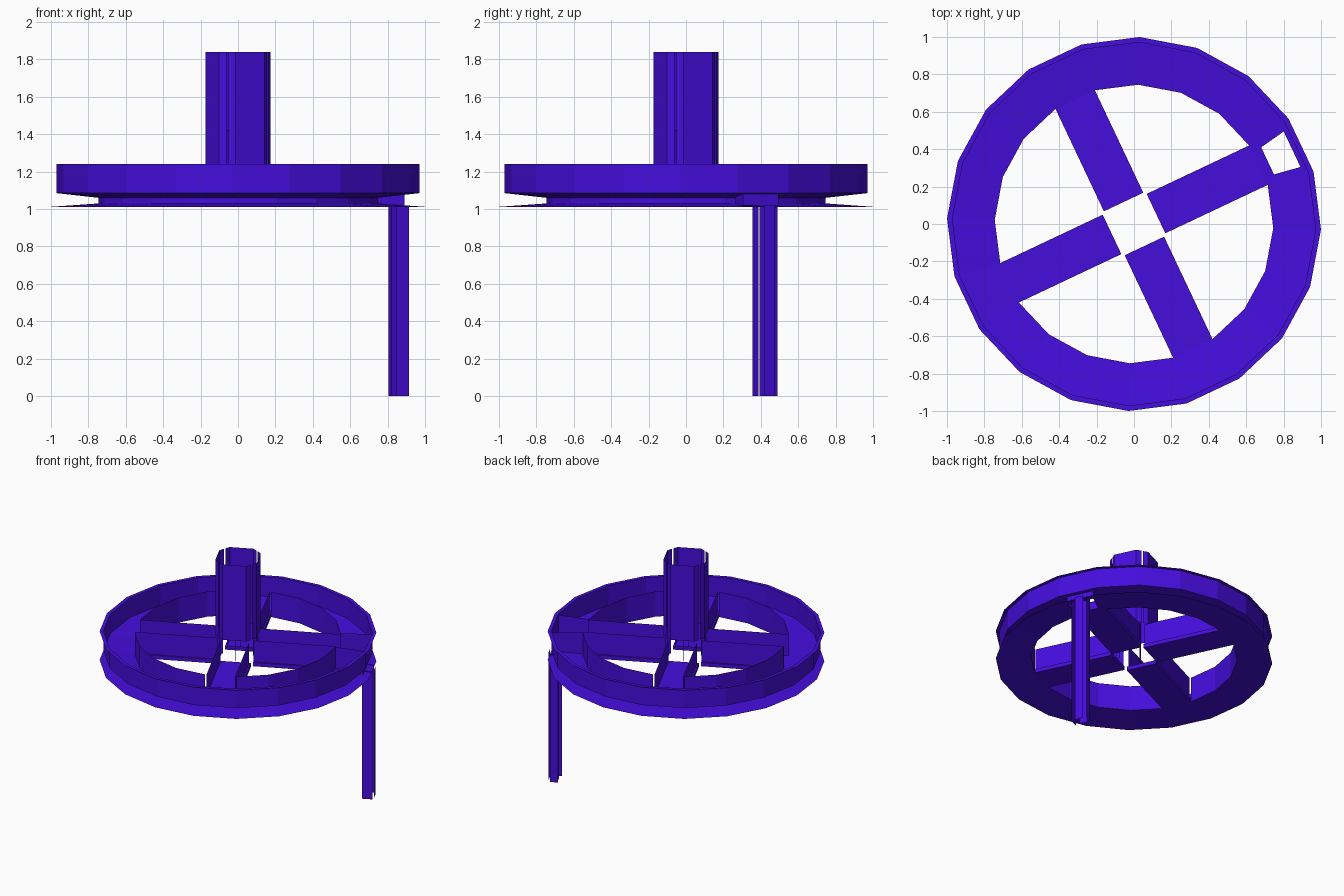
import bpy, bmesh, math
from mathutils import Vector

cube = bpy.data.objects.get("Cube")
if cube:
    bpy.data.objects.remove(cube, do_unlink=True)

violet = bpy.data.materials.new("violet")
violet.use_nodes = True
COLOR = (0.06, 0.004, 0.72, 1)
violet.diffuse_color = COLOR
violet.node_tree.nodes["Principled BSDF"].inputs["Base Color"].default_value = COLOR

SIDES = 20
STEP = 2 * math.pi / SIDES
START = math.radians(-1.7)
FIRST = START + 1.5 * STEP            # direction of the first spoke
SPOKES = [FIRST + k * math.pi / 2 for k in range(4)]
SPOKE_SEGMENTS = [1, 6, 11, 16]
R_IN, R_WALL, R_OUT = 0.745, 0.972, 1.0
TOP = 1.24


def make(name, polys):
    """Build one object out of a list of polygons."""
    bm = bmesh.new()
    for poly in polys:
        bm.faces.new([bm.verts.new(p) for p in poly])
    bmesh.ops.remove_doubles(bm, verts=bm.verts, dist=0.0005)
    mesh = bpy.data.meshes.new(name)
    bm.to_mesh(mesh)
    bm.free()
    mesh.materials.append(violet)
    obj = bpy.data.objects.new(name, mesh)
    bpy.context.collection.objects.link(obj)
    return obj


def polar(r, i, z):
    a = START + i * STEP
    return Vector((r * math.cos(a), r * math.sin(a), z))


def local(angle, u, v, z):
    """Point at u along a spoke direction and v across it."""
    c, s = math.cos(angle), math.sin(angle)
    return Vector((u * c - v * s, u * s + v * c, z))


def band(r0, z0, r1, z1, skip=()):
    """Faceted ring of quads between two circles."""
    return [[polar(r0, i, z0), polar(r0, i + 1, z0), polar(r1, i + 1, z1), polar(r1, i, z1)]
            for i in range(SIDES) if i not in skip]


def upright(angle, a, b, z0, z1):
    """Vertical plate between two (u, v) points."""
    return [local(angle, *a, z0), local(angle, *b, z0), local(angle, *b, z1), local(angle, *a, z1)]


# Opening in the ring floor above the hanging post
HOLE = [(0.935, -0.105), (0.935, 0.105), (0.79, 0.08), (0.79, -0.08)]


def floor_with_hole(r0, z0, r1, z1):
    """Sloped ring floor with the opening left in the first spoke's segment."""
    polys = band(r0, z0, r1, z1, skip=[1])
    outer = [polar(r0, 1, z0), polar(r0, 2, z0), polar(r1, 2, z1), polar(r1, 1, z1)]
    corners = HOLE if r0 > r1 else [HOLE[3], HOLE[2], HOLE[1], HOLE[0]]
    inner = []
    for u, v in corners:
        t = (u - r0) / (r1 - r0)
        inner.append(local(FIRST, u, v, z0 + (z1 - z0) * t))
    for k in range(4):
        n = (k + 1) % 4
        polys.append([outer[k], outer[n], inner[n], inner[k]])
    return polys


# Ring: open trough with rims
make("outer_wall", band(R_WALL, 1.085, R_WALL, TOP))
make("top_rim", band(R_OUT, TOP, R_WALL, TOP))
make("trough_floor", floor_with_hole(R_WALL, 1.085, R_IN, 1.06))
make("bottom_skirt", floor_with_hole(R_IN, 1.03, R_OUT, 1.012))
make("inner_wall", [p[::-1] for p in band(R_IN, 1.03, R_IN, 1.23, skip=SPOKE_SEGMENTS)])

# Opening surround and partitions across the trough
make("opening_surround", [upright(FIRST, HOLE[k], HOLE[(k + 1) % 4], 1.018, 1.085)
                          for k in range(4)])
make("partitions", [[polar(R_IN, i, 1.06), polar(R_WALL, i, 1.085),
                     polar(R_WALL, i, 1.23), polar(R_IN, i, 1.23)] for i in (1, 2)])

# Spokes: channels open at the top and at the hub
HALF = R_IN * math.sin(STEP / 2)
U0, U1 = 0.13, R_IN * math.cos(STEP / 2)
for n, ang in enumerate(SPOKES, 1):
    polys = []
    rim = [(U0, -HALF), (U1, -HALF), (U1, HALF), (U0, HALF)]
    polys.append([local(ang, u, v, 1.06) for u, v in rim])
    polys.append([local(ang, u, v, 1.03) for u, v in reversed(rim)])
    for k in range(4):
        polys.append(upright(ang, rim[k], rim[(k + 1) % 4], 1.03, 1.06))
    w = HALF - 0.012
    polys.append(upright(ang, (U0, -w), (U1, -w), 1.06, 1.23))
    polys.append(upright(ang, (U1, w), (U0, w), 1.06, 1.23))
    make(f"spoke_{n}", polys)

# Hub column: four flat sides, each with half of the slit corners
D, W, SLIT = 0.152, 0.086, 0.009
MID = (D + W) / 2
for n, ang in enumerate(SPOKES, 1):
    path = [(MID + SLIT / 2, -MID + SLIT / 2), (D, -W), (D, W), (MID + SLIT / 2, MID - SLIT / 2)]
    make(f"column_side_{n}", [upright(ang, path[k], path[k + 1], TOP, 1.84) for k in range(3)])
    make(f"hub_pin_{n}", [upright(ang, (0.108, 0.005), (0.135, 0.005), 1.06, 1.42)])

# Hanging post: four plates with open corners
POST = {
    "front": ((0.915, -0.04), (0.993, -0.04)),
    "outer": ((1.0, -0.01), (1.0, 0.055)),
    "back": ((0.985, 0.075), (0.925, 0.075)),
    "inner": ((0.932, 0.058), (0.932, -0.005)),
}
for side, (a, b) in POST.items():
    make(f"post_{side}_plate", [upright(FIRST, a, b, 0, 1.02)])
